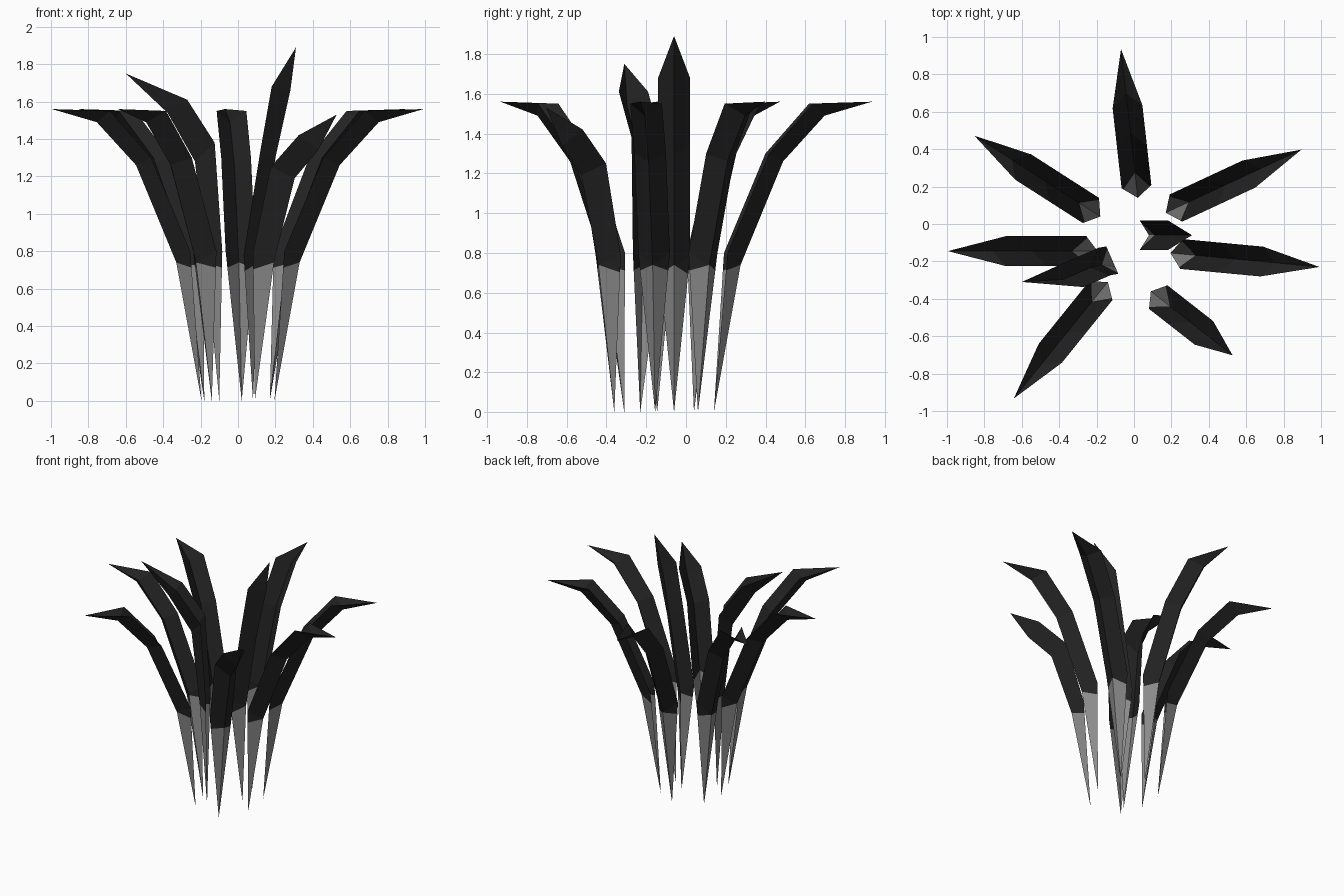
import bpy
import bmesh
from mathutils import Vector

cube = bpy.data.objects.get("Cube")
if cube:
    bpy.data.objects.remove(cube, do_unlink=True)


def make_material(name, value):
    mat = bpy.data.materials.new(name)
    mat.use_nodes = True
    color = (value, value, value, 1.0)
    mat.diffuse_color = color
    mat.node_tree.nodes["Principled BSDF"].inputs["Base Color"].default_value = color
    return mat


STEM = make_material("stem grey", 0.26)
BLADE = make_material("blade charcoal", 0.016)
HALF_WIDTH = 0.08
STEM_SHARE = 0.89  # how far up the lower edge the grey reaches

# Profiles as (distance outward, height): keel joints, rim joints, tip
ARCHED = dict(keel=[(0.135, 0.74), (0.35, 1.26), (0.56, 1.49)],
              rim=[(0.06, 0.80), (0.27, 1.30), (0.49, 1.55)],
              tip=(0.80, 1.56))
SHORT = dict(keel=[(0.13, 0.74), (0.27, 1.19), (0.43, 1.34)],
             rim=[(0.05, 0.79), (0.17, 1.25), (0.36, 1.42)],
             tip=(0.555, 1.53))
UPRIGHT = dict(keel=[(0.03, 0.74), (0.12, 1.30), (0.20, 1.66)],
               rim=[(-0.05, 0.78), (0.04, 1.34), (0.10, 1.68)],
               tip=(0.23, 1.89))
SWAYED = dict(keel=[(0.06, 0.74), (0.12, 1.28), (0.28, 1.54)],
              rim=[(0.0, 0.80), (0.04, 1.38), (0.20, 1.61)],
              tip=(0.49, 1.75), sway=[-0.04, -0.05, -0.05, -0.126])


def make_leaf(name, root, heading, profile):
    """Folded, open V-shaped leaf growing from a pointed root."""
    out = Vector((*heading, 0)).normalized()
    side = Vector((-out.y, out.x, 0))
    base = Vector((*root, 0))
    sway = profile.get("sway", [0, 0, 0, 0])
    bm = bmesh.new()

    def vert(point, across):
        return bm.verts.new(base + out * point[0] + side * across
                            + Vector((0, 0, point[1])))

    def face(verts, material):
        bm.faces.new(verts).material_index = material

    root_vert = bm.verts.new(base)
    tip = vert(profile["tip"], sway[-1])
    keel = [vert(p, s) for p, s in zip(profile["keel"], sway)]
    for sign in (-1, 1):
        rim = [vert(p, s + sign * HALF_WIDTH) for p, s in zip(profile["rim"], sway)]
        cut = bm.verts.new(base.lerp(rim[0].co, STEM_SHARE))
        # Grey stem, then the dark blade up to the tip
        face((root_vert, cut, keel[0]), 0)
        face((cut, rim[0], keel[0]), 1)
        for i in range(2):
            face((keel[i], rim[i], rim[i + 1], keel[i + 1]), 1)
        face((keel[2], rim[2], tip), 1)
    bmesh.ops.recalc_face_normals(bm, faces=bm.faces)

    mesh = bpy.data.meshes.new(name)
    bm.to_mesh(mesh)
    bm.free()
    mesh.materials.append(STEM)
    mesh.materials.append(BLADE)
    bpy.context.collection.objects.link(bpy.data.objects.new(name, mesh))


# Ring of leaves, and two inner ones
make_leaf("leaf_front_right", (-0.14, -0.31), (-0.50, -0.62), ARCHED)
make_leaf("leaf_right", (-0.195, -0.145), (-1, 0), ARCHED)
make_leaf("leaf_back_right", (-0.18, 0.04), (-0.67, 0.43), ARCHED)
make_leaf("leaf_back", (0.02, 0.14), (-0.09, 0.80), ARCHED)
make_leaf("leaf_back_left", (0.17, 0.06), (0.73, 0.34), ARCHED)
make_leaf("leaf_left", (0.195, -0.155), (0.80, -0.075), ARCHED)
make_leaf("leaf_front_left", (0.09, -0.36), (0.78, -0.61), SHORT)
make_leaf("leaf_inner_upright", (0.08, -0.06), (1, 0), UPRIGHT)
make_leaf("leaf_inner_swayed", (-0.10, -0.23), (-0.92, -0.40), SWAYED)
